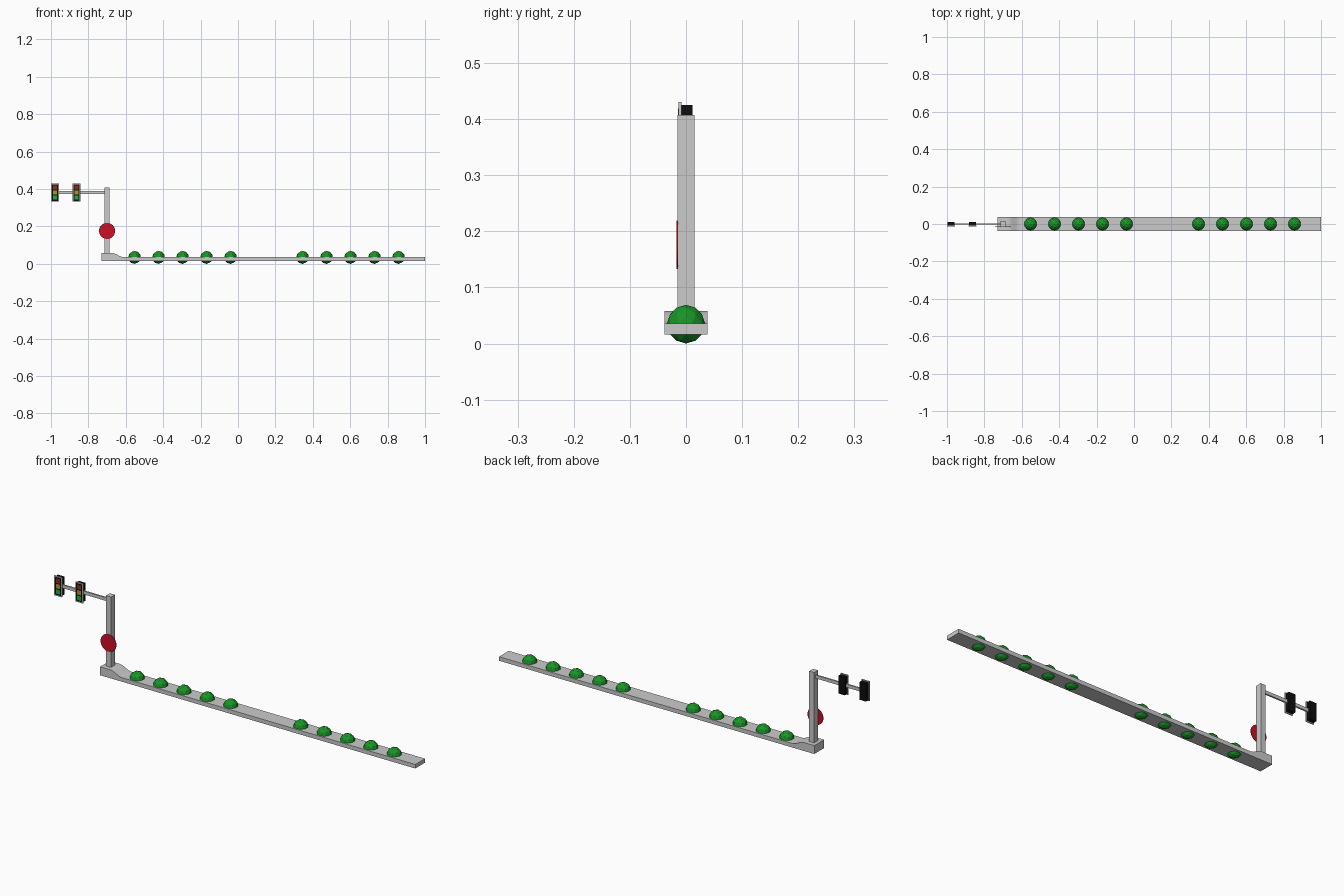
import bpy, bmesh, math
from mathutils import Matrix

if "Cube" in bpy.data.objects:
    bpy.data.objects.remove(bpy.data.objects["Cube"])


def material(name, rgb):
    m = bpy.data.materials.new(name)
    m.diffuse_color = (*rgb, 1)
    m.use_nodes = True
    m.node_tree.nodes["Principled BSDF"].inputs["Base Color"].default_value = m.diffuse_color
    return m


GREEN = material("green", (0.01, 0.30, 0.02))
SIGN_RED = material("sign_red", (0.60, 0.005, 0.02))
BLACK = material("black", (0.004, 0.004, 0.004))
LAMPS = [("red", 0.027, material("lamp_red", (0.30, 0.02, 0.02))),
         ("amber", 0.0, material("lamp_amber", (0.40, 0.32, 0.02))),
         ("green", -0.027, material("lamp_green", (0.01, 0.45, 0.05)))]


def finish(name, bm, mat=None):
    bmesh.ops.recalc_face_normals(bm, faces=bm.faces)
    me = bpy.data.meshes.new(name)
    bm.to_mesh(me)
    bm.free()
    ob = bpy.data.objects.new(name, me)
    bpy.context.collection.objects.link(ob)
    if mat:
        me.materials.append(mat)
    return ob


def box(name, x, y, z, mat=None):
    # x, y, z are (min, max) ranges
    bm = bmesh.new()
    size = [r[1] - r[0] for r in (x, y, z)]
    mid = [(r[1] + r[0]) / 2 for r in (x, y, z)]
    bmesh.ops.create_cube(bm, size=1, matrix=Matrix.Translation(mid) @ Matrix.Diagonal((*size, 1)))
    return finish(name, bm, mat)


# Base strip: side profile with a raised foot and an S-shaped ramp
LOW, HIGH, BOTTOM = 0.036, 0.058, 0.016
profile = [(1.0, BOTTOM), (1.0, LOW)]
for i in range(9):
    t = i / 8
    profile.append((-0.61 - 0.065 * t, LOW + (HIGH - LOW) * (1 - math.cos(math.pi * t)) / 2))
profile += [(-0.731, HIGH), (-0.731, BOTTOM)]
bm = bmesh.new()
face = bm.faces.new([bm.verts.new((x, -0.038, z)) for x, z in profile])
ext = bmesh.ops.extrude_face_region(bm, geom=[face])
bmesh.ops.translate(bm, vec=(0, 0.076, 0),
                    verts=[v for v in ext["geom"] if isinstance(v, bmesh.types.BMVert)])
finish("base", bm)

# Two groups of five bushes set into the base
for i in [0, 1, 2, 3, 4, 7, 8, 9, 10, 11]:
    bm = bmesh.new()
    bmesh.ops.create_icosphere(bm, subdivisions=2, radius=0.0345,
                               matrix=Matrix.Translation((-0.553 + 0.1283 * i, 0, 0.0345)))
    finish(f"bush_{i}", bm, GREEN)

# Pole and arm
box("pole", (-0.714, -0.687), (-0.015, 0.015), (0.05, 0.407))
box("arm", (-0.975, -0.705), (-0.004, 0.004), (0.374, 0.390))

# Round red sign on the front of the pole
bm = bmesh.new()
bmesh.ops.create_cone(bm, cap_ends=True, segments=32, radius1=0.043, radius2=0.043, depth=0.002,
                      matrix=Matrix.Translation((-0.70, -0.0155, 0.176)) @ Matrix.Rotation(math.pi / 2, 4, 'X'))
finish("round_sign", bm, SIGN_RED)

# Two signals: housing, backing plate, dark panel and three lamps
for n, x in enumerate((-0.979, -0.863)):
    zc = 0.381
    box(f"signal_housing_{n}", (x - 0.018, x + 0.018), (-0.008, 0.012), (zc - 0.044, zc + 0.044), BLACK)
    box(f"signal_plate_{n}", (x - 0.021, x + 0.021), (-0.013, -0.008), (zc - 0.049, zc + 0.049))
    box(f"signal_panel_{n}", (x - 0.016, x + 0.016), (-0.0135, -0.0125), (zc - 0.044, zc + 0.044), BLACK)
    for label, dz, mat in LAMPS:
        box(f"signal_lamp_{label}_{n}", (x - 0.011, x + 0.011), (-0.0142, -0.013),
            (zc + dz - 0.011, zc + dz + 0.011), mat)
